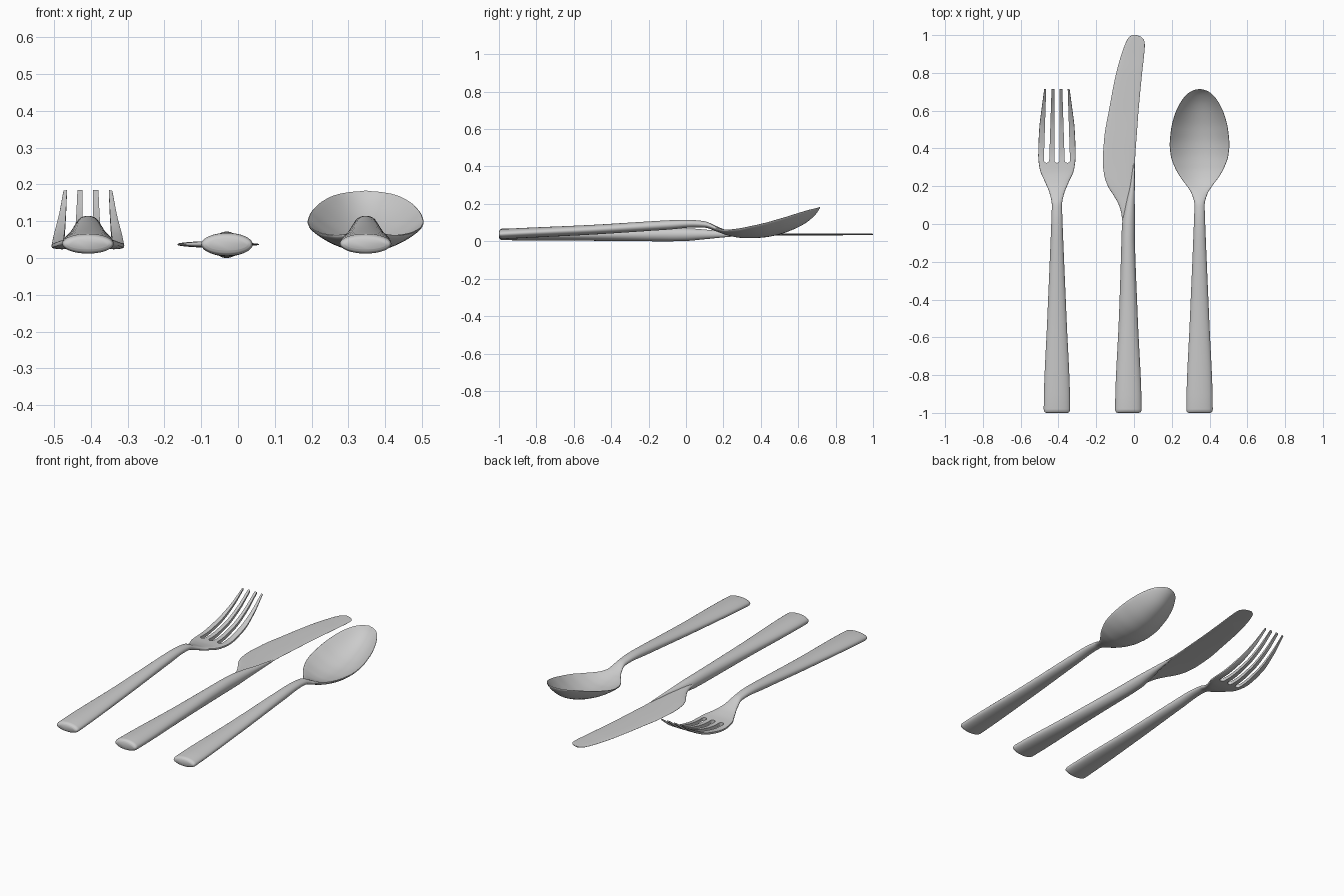
import bpy, bmesh, math

if "Cube" in bpy.data.objects:
    bpy.data.objects.remove(bpy.data.objects["Cube"])

SIDES = 40


def smooth_rows(rows, steps=6):
    """Overshoot-free cubic interpolation through station rows, by chord length."""
    s = [0.0]
    for a, b in zip(rows, rows[1:]):
        s.append(s[-1] + math.dist(a[:4], b[:4]))
    n = len(rows)
    cols = []
    for k in range(len(rows[0])):
        v = [r[k] for r in rows]
        m = [(v[i + 1] - v[i]) / (s[i + 1] - s[i]) for i in range(n - 1)]
        t = [m[0]]
        for i in range(1, n - 1):
            p = m[i - 1] * m[i]
            t.append(2 * p / (m[i - 1] + m[i]) if p > 0 else 0.0)
        t.append(m[-1])
        out = []
        for i in range(n - 1):
            h = s[i + 1] - s[i]
            for j in range(steps):
                f = j / steps
                out.append((2*f**3 - 3*f**2 + 1) * v[i] + (f**3 - 2*f**2 + f) * h * t[i]
                           + (3*f**2 - 2*f**3) * v[i + 1] + (f**3 - f**2) * h * t[i + 1])
        out.append(v[-1])
        cols.append(out)
    return list(zip(*cols))


def finish(name, bm):
    bmesh.ops.recalc_face_normals(bm, faces=bm.faces)
    me = bpy.data.meshes.new(name)
    bm.to_mesh(me)
    bm.free()
    ob = bpy.data.objects.new(name, me)
    bpy.context.collection.objects.link(ob)
    return ob


def shade(ob):
    bpy.ops.object.select_all(action='DESELECT')
    ob.select_set(True)
    bpy.context.view_layer.objects.active = ob
    bpy.ops.object.shade_smooth_by_angle(angle=math.radians(38))


def loft(name, x0, rows):
    """Rows: y, x offset, z, half width, half thickness, cup depth, squareness."""
    bm = bmesh.new()
    rings = []
    for y, cx, z, w, t, d, p in smooth_rows(rows):
        ring = []
        for i in range(SIDES):
            a = 2 * math.pi * i / SIDES
            u = math.cos(a)
            h = max(0.0, 1 - abs(u) ** p) ** (1 / p)
            h = math.copysign(h, math.sin(a))
            ring.append(bm.verts.new((x0 + cx + w * u, y, z + t * h + d * u * u)))
        rings.append(ring)
    for r, q in zip(rings, rings[1:]):
        for i in range(SIDES):
            j = (i + 1) % SIDES
            bm.faces.new((r[i], r[j], q[j], q[i]))
    bm.faces.new(rings[0])
    bm.faces.new(rings[-1])
    return finish(name, bm)


# shared handle of fork and spoon
handle = [(-1.0, 0, .038, .056, .014, 0, 2), (-.995, 0, .038, .066, .022, 0, 2),
          (-.98, 0, .039, .070, .027, 0, 2), (-.5, 0, .062, .051, .026, 0, 2),
          (-.1, 0, .087, .034, .025, 0, 2), (.03, 0, .094, .029, .020, 0, 2),
          (.1, 0, .090, .027, .017, 0, 2)]

# spoon with cupped bowl
bowl = [(.16, 0, .067, .042, .013, .002, 2), (.20, 0, .049, .066, .010, .012, 2.5),
        (.25, 0, .033, .103, .008, .030, 3), (.30, 0, .025, .131, .007, .045, 4),
        (.36, 0, .023, .152, .006, .060, 4), (.42, 0, .027, .158, .006, .070, 4),
        (.50, 0, .043, .151, .006, .077, 4), (.58, 0, .072, .131, .006, .072, 4),
        (.64, 0, .104, .103, .006, .058, 4), (.68, 0, .136, .074, .006, .036, 4),
        (.70, 0, .158, .049, .006, .018, 4), (.71, 0, .173, .026, .005, .006, 3),
        (.714, 0, .180, .006, .004, 0, 2)]
shade(loft("spoon", .347, handle + bowl))

# fork body
head = [(.16, 0, .068, .038, .014, 0, 2.5), (.22, 0, .048, .062, .011, 0, 3),
        (.29, 0, .036, .091, .010, 0, 4), (.36, 0, .033, .099, .010, 0, 4),
        (.50, 0, .058, .094, .009, 0, 5), (.62, 0, .112, .080, .008, 0, 5),
        (.716, 0, .180, .067, .005, 0, 5)]
FX = -.408
fork = loft("fork", FX, handle + head)

# slots between the tines
bm = bmesh.new()
for k in (-1, 0, 1):
    outline = [(k * .040 + .0142, .8), (k * .040 - .0142, .8)]
    for i in range(9):
        a = math.pi + math.pi * i / 8
        outline.append((k * .055 + .0142 * math.cos(a), .338 + .0142 * math.sin(a)))
    face = bm.faces.new([bm.verts.new((FX + x, y, -.1)) for x, y in outline])
    ext = bmesh.ops.extrude_face_region(bm, geom=[face])
    bmesh.ops.translate(bm, vec=(0, 0, .5),
                        verts=[v for v in ext["geom"] if isinstance(v, bmesh.types.BMVert)])
cutter = finish("slot_cutter", bm)
cutter.hide_render = True
mod = fork.modifiers.new("slots", 'BOOLEAN')
mod.operation = 'DIFFERENCE'
mod.solver = 'EXACT'
mod.object = cutter
bpy.context.view_layer.objects.active = fork
bpy.ops.object.modifier_apply(modifier=mod.name)
bpy.data.objects.remove(cutter)
shade(fork)

# knife handle, tapering away along the spine of the blade
shade(loft("knife_handle", 0, [
    (-1.0, -.03, .037, .056, .016, 0, 2), (-.995, -.03, .037, .066, .025, 0, 2),
    (-.98, -.03, .037, .070, .031, 0, 2), (-.5, -.03, .036, .050, .033, 0, 2),
    (-.1, -.031, .036, .036, .036, 0, 2), (0, -.029, .036, .034, .034, 0, 2),
    (.1, -.021, .037, .025, .026, 0, 2), (.2, -.009, .037, .013, .016, 0, 2),
    (.32, 0, .037, .004, .006, 0, 2)]))

# knife blade from left / right edge stations: y, left, right, half thickness
edges = [(-.1, -.045, -.015, .012), (.0, -.060, .0, .014), (.06, -.068, .003, .013),
         (.10, -.080, .003, .012), (.15, -.107, .002, .010), (.20, -.138, .002, .009),
         (.26, -.158, .003, .008), (.33, -.165, .006, .007), (.45, -.158, .013, .006),
         (.60, -.133, .024, .005), (.80, -.094, .043, .005), (.90, -.066, .054, .004),
         (.95, -.048, .057, .004), (.975, -.036, .052, .004), (.992, -.023, .036, .004),
         (1.0, -.010, .014, .003)]
shade(loft("knife_blade", 0, [(y, (a + b) / 2, .037, (b - a) / 2, t, 0, 2.5)
                              for y, a, b, t in edges]))
